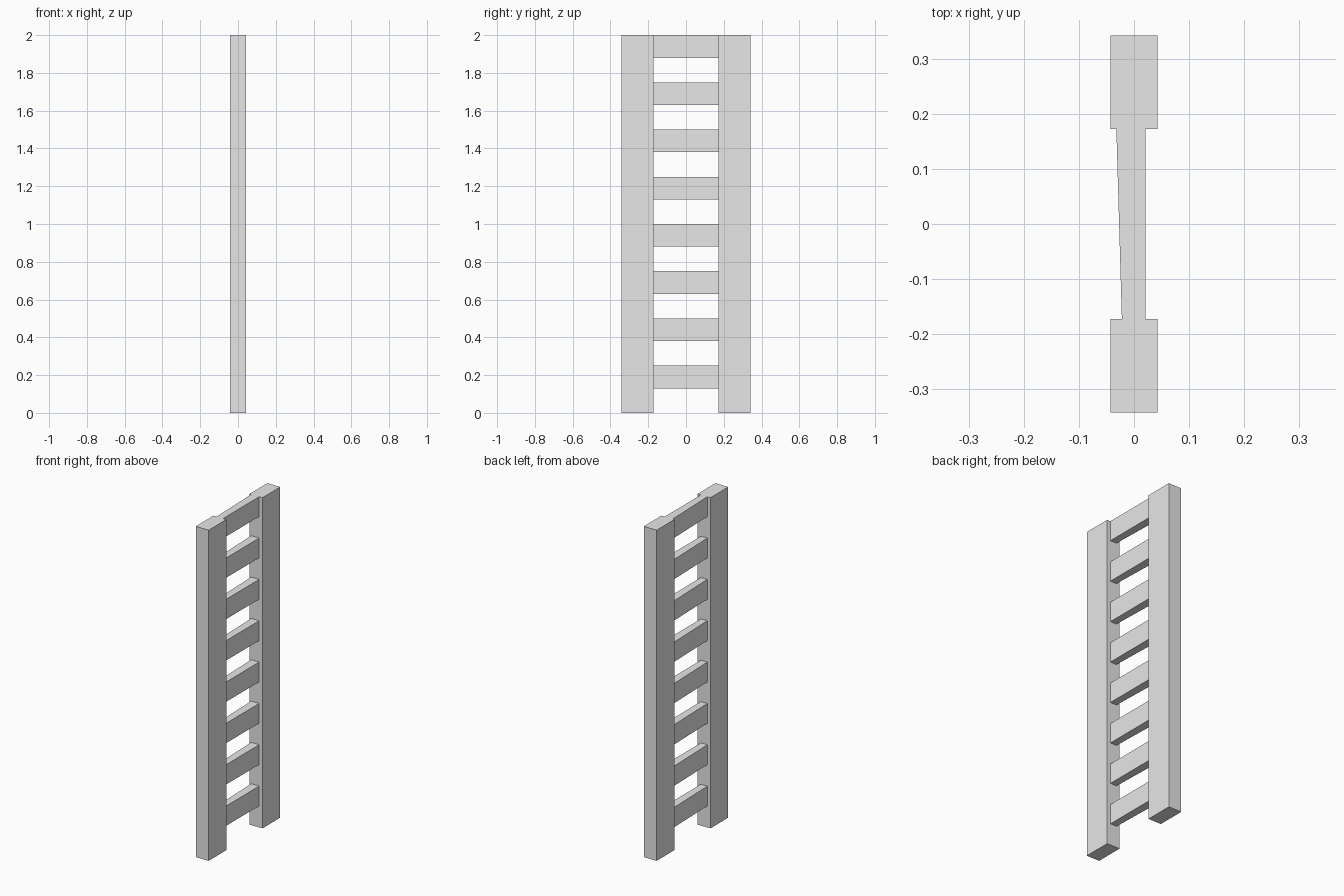
import bpy

cube = bpy.data.objects.get("Cube")
if cube:
    bpy.data.objects.remove(cube, do_unlink=True)

grey = bpy.data.materials.new("light_grey")
grey.use_nodes = True
colour = (0.8, 0.8, 0.8, 1)
grey.diffuse_color = colour
grey.node_tree.nodes["Principled BSDF"].inputs["Base Color"].default_value = colour


def prism(name, outline, bottom, top):
    """Extrude a counter-clockwise four-sided xy outline from bottom to top."""
    verts = [(x, y, z) for z in (bottom, top) for x, y in outline]
    n = len(outline)
    sides = [(i, (i + 1) % n, (i + 1) % n + n, i + n) for i in range(n)]
    caps = [tuple(reversed(range(n))), tuple(range(n, 2 * n))]
    mesh = bpy.data.meshes.new(name)
    mesh.from_pydata(verts, [], sides + caps)
    mesh.materials.append(grey)
    obj = bpy.data.objects.new(name, mesh)
    bpy.context.collection.objects.link(obj)
    return obj


HALF_DEPTH, INNER, OUTER = 0.043, 0.172, 0.342
HEIGHT, RUNGS, RUNG_HEIGHT = 2.0, 8, 0.12

# Two upright rails
for name, y0, y1 in (("front_rail", -OUTER, -INNER), ("back_rail", INNER, OUTER)):
    prism(name, [(-HALF_DEPTH, y0), (HALF_DEPTH, y0),
                 (HALF_DEPTH, y1), (-HALF_DEPTH, y1)], 0, HEIGHT)

# Rungs, slightly thicker toward the back rail
rung_outline = [(-0.022, -INNER), (0.021, -INNER), (0.021, INNER), (-0.032, INNER)]
for i in range(1, RUNGS + 1):
    top = HEIGHT * i / RUNGS
    prism(f"rung_{i}", rung_outline, top - RUNG_HEIGHT, top)
